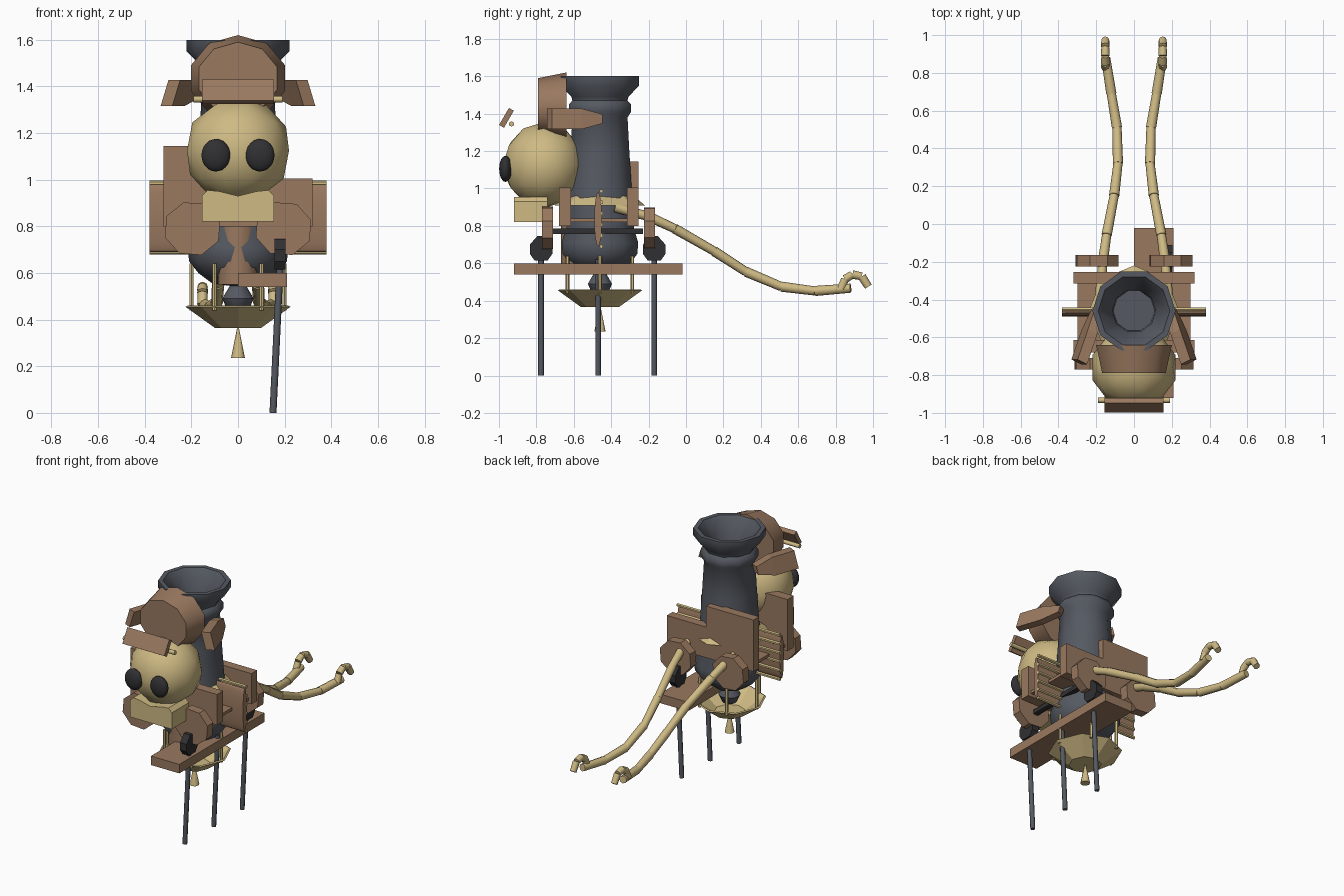
import bpy, math
from mathutils import Vector, Matrix

if "Cube" in bpy.data.objects:
    bpy.data.objects.remove(bpy.data.objects["Cube"])


def material(name, rgb):
    m = bpy.data.materials.new(name)
    m.use_nodes = True
    m.diffuse_color = (*rgb, 1)
    m.node_tree.nodes["Principled BSDF"].inputs["Base Color"].default_value = (*rgb, 1)
    return m


TAN = material("tan", (0.62, 0.49, 0.23))
BROWN = material("brown", (0.32, 0.19, 0.115))
IRON = material("iron grey", (0.09, 0.1, 0.12))
BLACK = material("near black", (0.03, 0.03, 0.033))
AXIS = -0.46  # y of the barrel axis


def finish(ob, name, mat, smooth=None):
    ob.name = ob.data.name = name
    ob.data.materials.clear()
    ob.data.materials.append(mat)
    if smooth:
        bpy.ops.object.select_all(action="DESELECT")
        ob.select_set(True)
        bpy.context.view_layer.objects.active = ob
        bpy.ops.object.shade_smooth_by_angle(angle=math.radians(smooth))
    return ob


def mesh(name, verts, faces, mat, smooth=None):
    me = bpy.data.meshes.new(name)
    me.from_pydata(verts, [], faces)
    ob = bpy.data.objects.new(name, me)
    bpy.context.collection.objects.link(ob)
    return finish(ob, name, mat, smooth)


def box(name, lo, hi, mat, tilt=0):
    lo, hi = Vector(lo), Vector(hi)
    bpy.ops.mesh.primitive_cube_add(size=1, location=(lo + hi) / 2, rotation=(tilt, 0, 0))
    ob = bpy.context.object
    ob.scale = hi - lo
    return finish(ob, name, mat)


def rod(name, a, b, r1, mat, r2=None, sides=8, smooth=50):
    a, b = Vector(a), Vector(b)
    bpy.ops.mesh.primitive_cone_add(vertices=sides, radius1=r1, radius2=r1 if r2 is None else r2,
                                    depth=(b - a).length, location=(a + b) / 2)
    ob = bpy.context.object
    ob.rotation_euler = (b - a).to_track_quat("Z", "Y").to_euler()
    return finish(ob, name, mat, smooth)


def lathe(name, profile, sides, mat, smooth=None):
    verts = [(r * math.cos(math.tau * k / sides), AXIS + r * math.sin(math.tau * k / sides), z)
             for r, z in profile for k in range(sides)]
    faces = [(i * sides + k, i * sides + (k + 1) % sides,
              (i + 1) * sides + (k + 1) % sides, (i + 1) * sides + k)
             for i in range(len(profile) - 1) for k in range(sides)]
    return mesh(name, verts, faces, mat, smooth)


def extrude_y(name, outline, y0, y1, mat, smooth=None):
    n = len(outline)
    verts = [(x, y, z) for y in (y0, y1) for x, z in outline]
    faces = [tuple(range(n)), tuple(range(2 * n - 1, n - 1, -1))]
    faces += [(k, k + n, (k + 1) % n + n, (k + 1) % n) for k in range(n)]
    return mesh(name, verts, faces, mat, smooth)


def ball(name, loc, scale, mat, sub=2):
    bpy.ops.mesh.primitive_ico_sphere_add(subdivisions=sub, radius=1, location=loc)
    bpy.context.object.scale = scale
    return finish(bpy.context.object, name, mat, 60)


# Barrel with round base, flared muzzle and hollow bore
lathe("barrel", [(0.001, 0.42), (0.045, 0.44), (0.068, 0.49), (0.035, 0.545), (0.11, 0.555),
                 (0.17, 0.6), (0.21, 0.65), (0.215, 0.71), (0.19, 0.79), (0.2, 0.87),
                 (0.18, 0.97), (0.165, 1.2), (0.155, 1.38), (0.175, 1.41), (0.175, 1.45),
                 (0.155, 1.47), (0.16, 1.49), (0.22, 1.55), (0.22, 1.6), (0.19, 1.6),
                 (0.115, 1.5), (0.11, 1.35), (0.001, 1.35)], 10, IRON, 50)
lathe("collar", [(0.18, 0.91), (0.24, 0.91), (0.18, 0.96)], 8, TAN)

# Hanging basket, its posts and the plumb cone
lathe("basket", [(0.001, 0.365), (0.1, 0.365), (0.225, 0.455), (0.215, 0.46), (0.095, 0.375),
                 (0.001, 0.375)], 8, TAN)
rod("plumb_cone", (0, AXIS, 0.235), (0, AXIS, 0.365), 0.03, TAN, 0.004)
for k in range(6):
    a = k * math.pi / 3
    x, y = 0.2 * math.cos(a), AXIS + 0.2 * math.sin(a)
    rod("basket_post", (x, y, 0.44), (x, y, 0.64), 0.01, TAN, sides=6)

# Head, eyes and muzzle
ball("head", (0, -0.76, 1.125), (0.23, 0.22, 0.23), TAN)
for s in (-1, 1):
    ball("eye", (s * 0.095, -0.965, 1.105), (0.062, 0.034, 0.07), BLACK, 3)
half = [(0.155, 0.82), (0.155, 0.93), (0.13, 0.955), (0.08, 0.95)]
extrude_y("muzzle", half + [(0, 0.93)] + [(-x, z) for x, z in reversed(half)],
          -0.92, -0.74, TAN, 40)

# Cap, peak and side flaps
cap = rod("cap", (0, -0.64, 1.435), (0, -0.79, 1.435), 0.185, BROWN, 0.155, 10, 50)
cap.scale = (1.14, 1, 1)
box("cap_peak", (-0.155, -0.975, 1.325), (0.155, -0.945, 1.43), BROWN, math.radians(-30))
rod("peak_rod", (-0.19, -0.933, 1.345), (0.19, -0.933, 1.345), 0.014, TAN)
for s in (-1, 1):
    rings = [(0.29, -0.73, 0.055), (0.235, -0.57, 0.055), (0.19, -0.46, 0.025)]
    verts = [(s * (x + dx - dz * 0.3), y + dx * 0.5, 1.372 + dz)
             for x, y, h in rings for dx, dz in ((-0.025, -h), (0.025, -h), (0.025, h), (-0.025, h))]
    faces = [(0, 1, 2, 3), (11, 10, 9, 8)]
    faces += [(i + k, i + 4 + k, i + 4 + (k + 1) % 4, i + (k + 1) % 4)
              for i in (0, 4) for k in range(4)]
    if s > 0:
        faces = [f[::-1] for f in faces]
    mesh("cap_flap", verts, faces, BROWN)

# Stepped cross panels, shelf and front drum
step = [(-0.32, 0.8), (0.32, 0.8), (0.32, 1.005), (0.03, 1.005), (0.03, 1.145), (-0.32, 1.145)]
extrude_y("front_panel", step, -0.68, -0.615, BROWN)
extrude_y("back_panel", step, -0.315, -0.255, BROWN)
box("shelf", (-0.3, -0.63, 0.82), (0.3, -0.3, 0.84), BROWN)
rod("front_drum", (0, -0.582, 0.55), (0, -0.582, 0.82), 0.086, BROWN, sides=12)

# Side wing with battens
rod("wing", (-0.38, -0.47, 0.835), (0.38, -0.47, 0.835), 0.145, BROWN, sides=16).scale.y = 0.14
bpy.context.object.rotation_euler = (0, math.pi / 2, 0)
for k in range(6):
    z = 0.69 + k * 0.059
    rod("wing_batten", (-0.38, -0.452, z), (0.38, -0.452, z), 0.011, TAN, sides=6)

# Octagonal shoulder and hip plates
for s in (-1, 1):
    for name, y0, y1, r in (("front_plate", -0.77, -0.71, 0.125), ("back_plate", -0.225, -0.165, 0.12)):
        ring = [(s * 0.195 + r * math.cos((k + 0.4) * math.pi / 4),
                 0.79 + 0.95 * r * math.sin((k + 0.4) * math.pi / 4)) for k in range(8)]
        extrude_y(name, ring, y0, y1, BROWN)

# Rail with three slender legs, brackets and bar
box("rail", (0, -0.92, 0.54), (0.21, -0.02, 0.6), BROWN)
for y in (-0.775, -0.47, -0.17):
    rod("leg", (0.15, y, 0), (0.18, y, 0.62), 0.015, IRON)
for y in (-0.775, -0.17):
    ring = [(-0.035, 0.615), (0.035, 0.615), (0.06, 0.65), (0.06, 0.7), (0.02, 0.745),
            (-0.02, 0.745), (-0.06, 0.7), (-0.06, 0.65)]
    bracket = extrude_y("leg_bracket", ring, -0.024, 0.024, BLACK)
    bracket.matrix_world = Matrix.Translation((0.18, y, 0)) @ Matrix.Rotation(math.pi / 2, 4, "Z")
box("side_bar", (0.165, -0.71, 0.757), (0.2, -0.23, 0.785), BLACK)

# Long trailing arms ending in hooks
arm = [(0.18, -0.38, 0.9), (0.165, -0.2, 0.85), (0.145, -0.06, 0.785), (0.105, 0.15, 0.665),
       (0.085, 0.32, 0.555), (0.09, 0.51, 0.475), (0.12, 0.69, 0.452), (0.15, 0.88, 0.467)]
hook = [(0.152, 0.83, 0.465), (0.152, 0.85, 0.515), (0.152, 0.89, 0.54), (0.152, 0.94, 0.53),
        (0.152, 0.975, 0.475)]
for s in (-1, 1):
    for name, path, r in (("arm_link", arm, 0.027), ("hook_link", hook, 0.023)):
        for a, b in zip(path, path[1:]):
            rod(name, (s * a[0], *a[1:]), (s * b[0], *b[1:]), r, TAN, r * 0.9)
